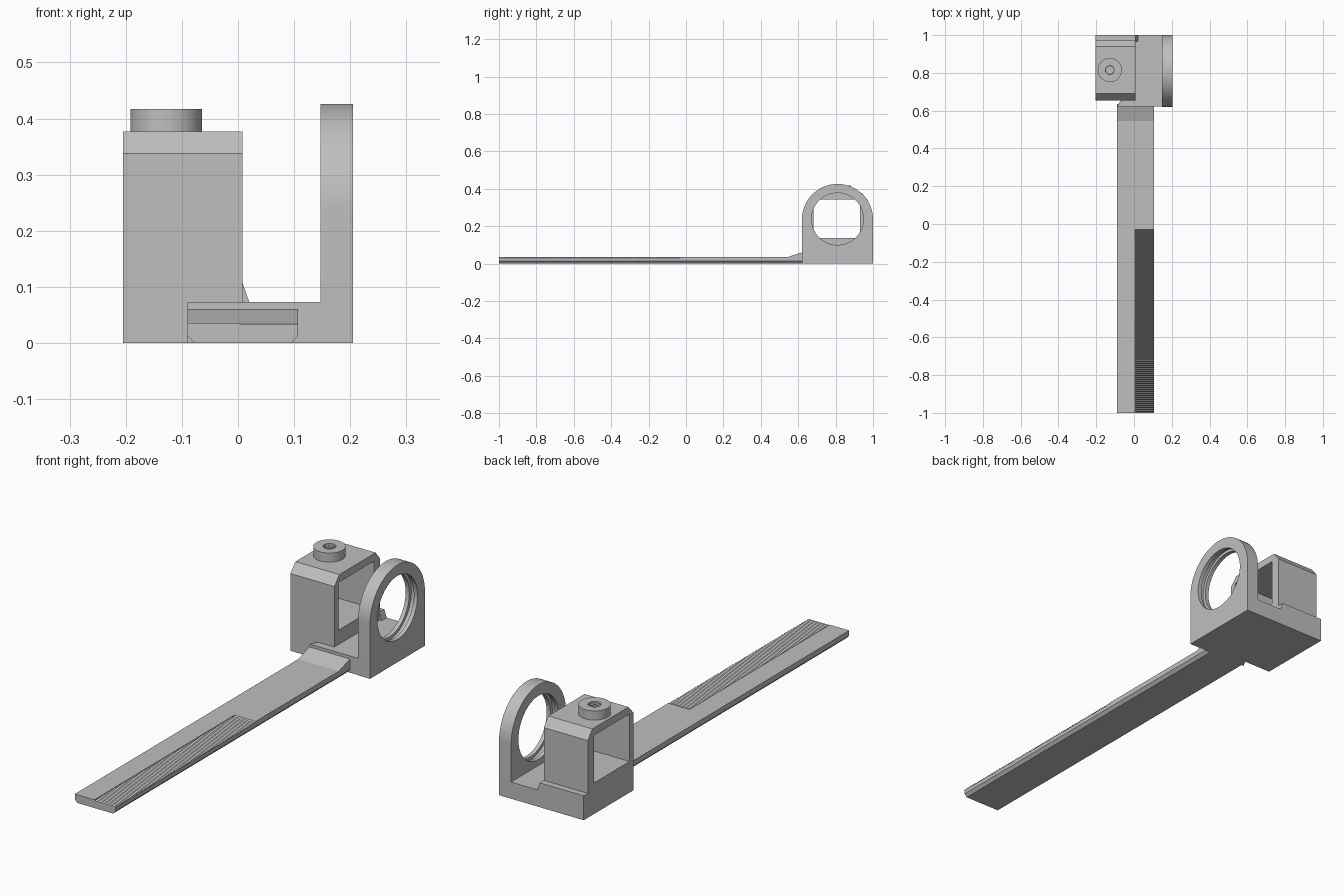
import bpy, bmesh, math
from mathutils import Vector

cube = bpy.data.objects.get("Cube")
if cube:
    bpy.data.objects.remove(cube, do_unlink=True)

# Single plastic colour
grey = bpy.data.materials.new("plain_grey")
grey.use_nodes = True
colour = (0.52, 0.52, 0.52, 1)
grey.diffuse_color = colour
grey.node_tree.nodes["Principled BSDF"].inputs["Base Color"].default_value = colour


def prism(name, points, axis, start, end):
    """Extrude a 2D outline along x, y or z."""
    place = {"x": lambda p, t: (t, p[0], p[1]),
             "y": lambda p, t: (p[0], t, p[1]),
             "z": lambda p, t: (p[0], p[1], t)}[axis]
    bm = bmesh.new()
    face = bm.faces.new([bm.verts.new(place(p, start)) for p in points])
    new = bmesh.ops.extrude_face_region(bm, geom=[face])["geom"]
    shift = Vector(place((0, 0), end - start))
    bmesh.ops.translate(bm, vec=shift, verts=[v for v in new if isinstance(v, bmesh.types.BMVert)])
    bmesh.ops.recalc_face_normals(bm, faces=bm.faces)
    mesh = bpy.data.meshes.new(name)
    bm.to_mesh(mesh)
    bm.free()
    mesh.materials.append(grey)
    obj = bpy.data.objects.new(name, mesh)
    bpy.context.collection.objects.link(obj)
    return obj


def arc(cx, cy, r, first=0, last=360, steps=64):
    """Points on an arc; a full circle leaves out the repeated end point."""
    count = steps if last - first == 360 else steps + 1
    angles = [math.radians(first + (last - first) * i / steps) for i in range(count)]
    return [(cx + r * math.cos(a), cy + r * math.sin(a)) for a in angles]


def activate(obj):
    bpy.ops.object.select_all(action="DESELECT")
    obj.select_set(True)
    bpy.context.view_layer.objects.active = obj


def cut(obj, cutter):
    """Subtract a cutter and discard it."""
    cutter.hide_render = True
    mod = obj.modifiers.new("cut", "BOOLEAN")
    mod.operation = "DIFFERENCE"
    mod.solver = "EXACT"
    mod.object = cutter
    activate(obj)
    bpy.ops.object.modifier_apply(modifier=mod.name)
    bpy.data.objects.remove(cutter, do_unlink=True)


def smooth(obj):
    activate(obj)
    bpy.ops.object.shade_smooth_by_angle(angle=math.radians(25))


# Floor slab joining the two uprights
prism("floor_slab", [(-0.09, 0.622), (0.2, 0.622), (0.2, 1), (-0.19, 1), (-0.19, 0.66), (-0.07, 0.655)],
      "z", 0, 0.073)

# Round-topped plate with a grooved hole
MID_Y, MID_Z = 0.81, 0.236
ring = prism("ring_plate", [(0.62, 0), (1, 0)] + arc(MID_Y, MID_Z, 0.19, 0, 180), "x", 0.147, 0.205)
cut(ring, prism("hole_cutter", arc(MID_Y, MID_Z + 0.003, 0.139), "x", 0.1, 0.25))
cut(ring, prism("groove_cutter", arc(MID_Y, MID_Z + 0.003, 0.153), "x", 0.165, 0.187))
smooth(ring)

# Hollow box with chamfered top and a square tunnel
box = prism("hollow_box", [(0.655, 0), (0.972, 0), (0.972, 0.338), (0.941, 0.377),
                           (0.69, 0.377), (0.655, 0.338)], "x", -0.205, 0.008)
cut(box, prism("tunnel_cutter", [(0.683, 0.136), (0.929, 0.136), (0.929, 0.344), (0.683, 0.344)],
               "x", -0.3, 0.1))

# Threaded post on the box
POST_X, POST_Y = -0.128, 0.815
post = prism("top_post", arc(POST_X, POST_Y, 0.064), "z", 0.36, 0.417)
for part in (post, box):
    cut(part, prism("bore_cutter", arc(POST_X, POST_Y, 0.026, steps=32), "z", 0.32, 0.45))
smooth(post)
for i in range(4):
    bpy.ops.mesh.primitive_torus_add(major_segments=32, minor_segments=6, major_radius=0.026,
                                     minor_radius=0.005, location=(POST_X, POST_Y, 0.36 + 0.015 * i))
    thread = bpy.context.object
    thread.name = f"post_thread_{i + 1}"
    thread.data.materials.append(grey)
    smooth(thread)

# Raised ledge behind the box
prism("rear_ledge", [(-0.205, 0), (0.02, 0), (0.02, 0.073), (0.008, 0.107), (-0.205, 0.107)],
      "y", 0.965, 1)

# Long strip with chamfered lower edges
LEFT, RIGHT, TOP = -0.09, 0.107, 0.036
strip = prism("long_strip", [(LEFT, TOP), (LEFT, 0.013), (LEFT + 0.012, 0),
                             (RIGHT - 0.012, 0), (RIGHT, 0.013), (RIGHT, TOP)], "y", -1, 0.63)

# Fine teeth along one half of the strip
teeth, first, last = 92, -1.001, -0.03
pitch = (last - first) / teeth
saw = [(last, 0.06), (first, 0.06)]
for i in range(teeth):
    saw += [(first + pitch * i, TOP - 0.0004), (first + pitch * (i + 0.5), TOP - 0.009)]
saw.append((last, TOP - 0.0004))
cut(strip, prism("teeth_cutter", saw, "x", 0.004, 0.15))

# Ramp from the strip up to the slab
prism("strip_ramp", [(0.545, TOP), (0.545, 0.02), (0.635, 0.02), (0.635, 0.06), (0.621, 0.06)],
      "x", LEFT, RIGHT)
